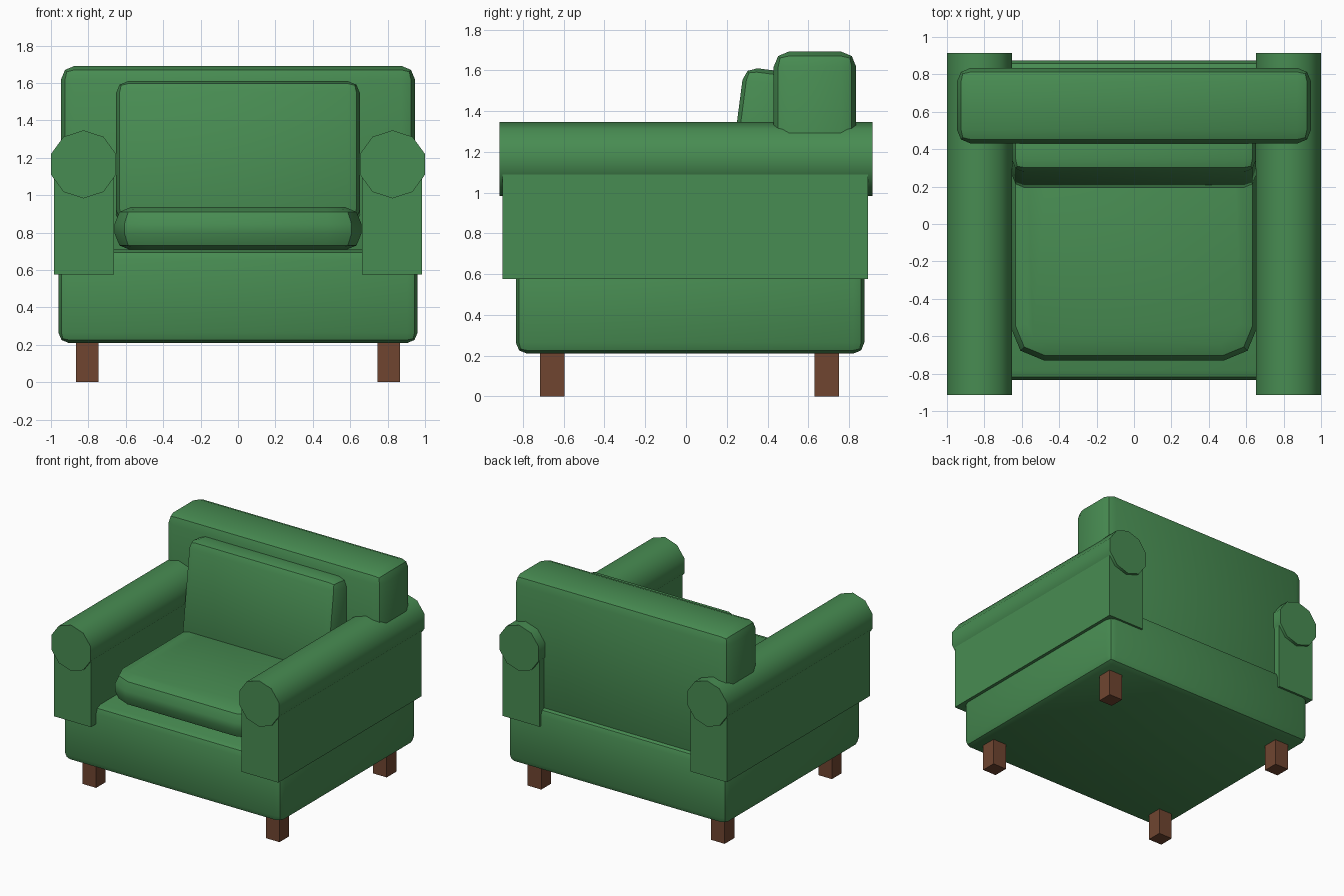
import bpy, bmesh, math
from mathutils import Matrix

if "Cube" in bpy.data.objects:
    bpy.data.objects.remove(bpy.data.objects["Cube"])


def material(name, rgb):
    m = bpy.data.materials.new(name)
    m.diffuse_color = (*rgb, 1)
    m.use_nodes = True
    m.node_tree.nodes["Principled BSDF"].inputs["Base Color"].default_value = m.diffuse_color
    return m


GREEN = material("green fabric", (0.064, 0.262, 0.084))
BROWN = material("brown wood", (0.162, 0.060, 0.030))


def finish(name, bm, mat, smooth_angle=None):
    bmesh.ops.recalc_face_normals(bm, faces=bm.faces)
    me = bpy.data.meshes.new(name)
    bm.to_mesh(me)
    bm.free()
    me.materials.append(mat)
    ob = bpy.data.objects.new(name, me)
    bpy.context.collection.objects.link(ob)
    if smooth_angle:
        bpy.ops.object.select_all(action='DESELECT')
        ob.select_set(True)
        bpy.context.view_layer.objects.active = ob
        bpy.ops.object.shade_smooth_by_angle(angle=math.radians(smooth_angle))
    return ob


def box(name, lo, hi, mat, bevel=0, corner=0, tilt=0):
    """Box between two corners; corner rounds the upright edges first."""
    size = [b - a for a, b in zip(lo, hi)]
    mid = [(a + b) / 2 for a, b in zip(lo, hi)]
    bm = bmesh.new()
    bmesh.ops.create_cube(bm, size=1, matrix=Matrix.Diagonal((*size, 1)))

    def upright(e):
        return abs(e.verts[0].co.z - e.verts[1].co.z) > 0.01

    if corner:
        bmesh.ops.bevel(bm, geom=[e for e in bm.edges if upright(e)], offset=corner,
                        segments=2, profile=0.5, affect='EDGES')
    if bevel:
        edges = [e for e in bm.edges if not (corner and upright(e))]
        bmesh.ops.bevel(bm, geom=edges, offset=bevel,
                        segments=2, profile=0.5, affect='EDGES')
    bm.transform(Matrix.Translation(mid) @ Matrix.Rotation(tilt, 4, 'X'))
    return finish(name, bm, mat, 30 if bevel else None)


# Upholstered body
box("base", (-0.96, -0.835, 0.21), (0.96, 0.875, 0.71), GREEN, bevel=0.055)
box("backrest", (-0.947, 0.43, 0.6), (0.947, 0.835, 1.692), GREEN, bevel=0.075)

# Cushions
box("seat_cushion", (-0.66, -0.73, 0.705), (0.66, 0.5, 0.937), GREEN,
    bevel=0.09, corner=0.18)
box("back_cushion", (-0.652, 0.235, 0.842), (0.652, 0.535, 1.602), GREEN,
    bevel=0.065, tilt=-0.13)

for side, s in (("left", -1), ("right", 1)):
    # Arm panel
    x0, x1 = sorted((s * 0.662, s * 0.985))
    box(side + "_arm_panel", (x0, -0.9, 0.575), (x1, 0.892, 1.165), GREEN)
    # Ten-sided arm roll, with a point at the top
    bm = bmesh.new()
    rings = [[bm.verts.new((s * 0.826 + 0.182 * math.cos(a), y, 1.165 + 0.182 * math.sin(a)))
              for a in (math.pi / 2 + math.tau * i / 10 for i in range(10))]
             for y in (-0.915, 0.915)]
    for r in rings:
        bm.faces.new(r)
    for i in range(10):
        j = (i + 1) % 10
        bm.faces.new((rings[0][i], rings[0][j], rings[1][j], rings[1][i]))
    finish(side + "_arm_roll", bm, GREEN, 40)
    # Legs
    x0, x1 = sorted((s * 0.745, s * 0.865))
    for end, y in (("front", -0.715), ("back", 0.63)):
        box(f"{end}_{side}_leg", (x0, y, 0), (x1, y + 0.12, 0.23), BROWN)
